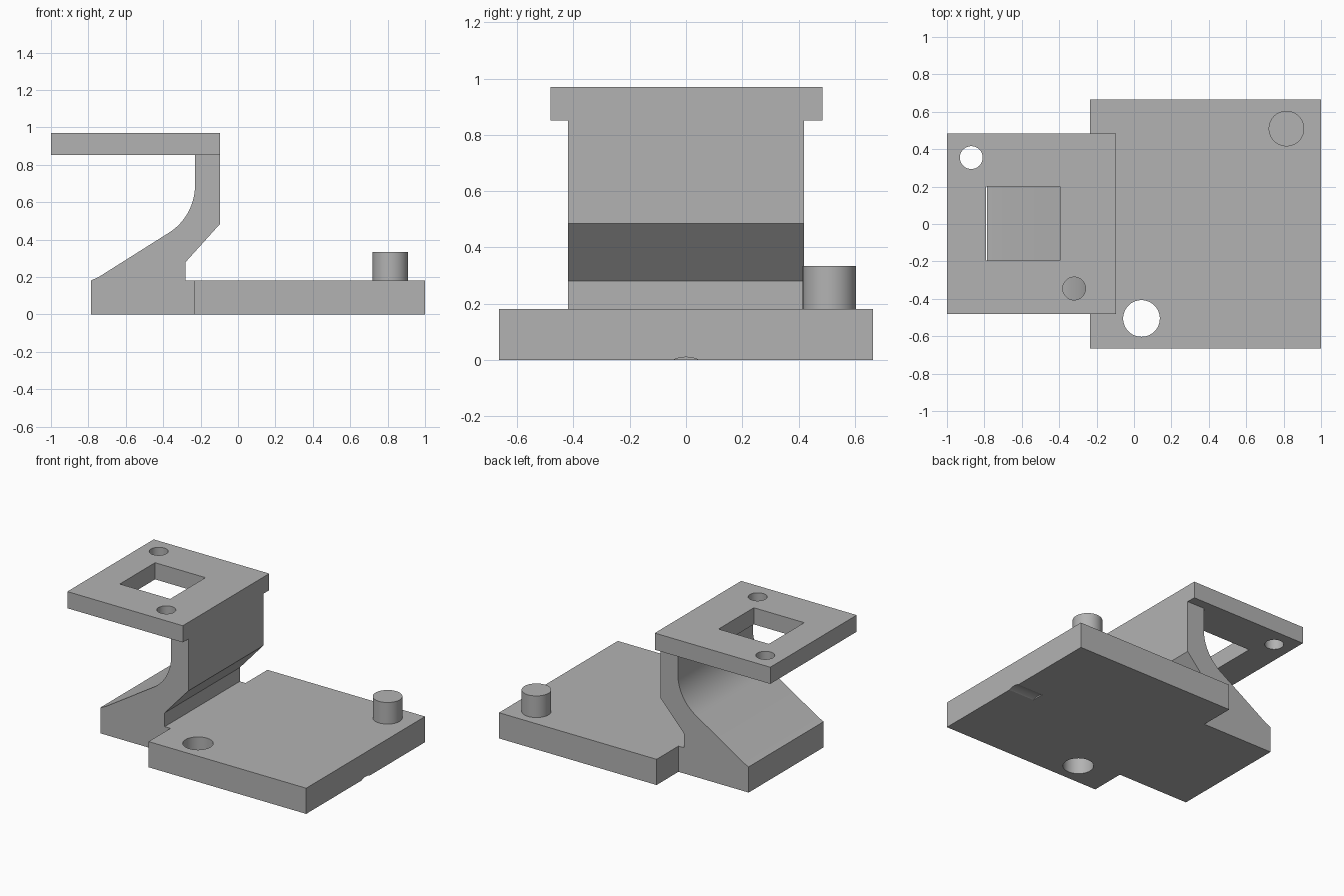
import bpy
import math

if "Cube" in bpy.data.objects:
    bpy.data.objects.remove(bpy.data.objects["Cube"], do_unlink=True)

grey = bpy.data.materials.new("plain_grey")
grey.use_nodes = True
colour = (0.45, 0.45, 0.45, 1)
grey.diffuse_color = colour
grey.node_tree.nodes["Principled BSDF"].inputs["Base Color"].default_value = colour


def prism(name, outline, y0, y1):
    """Extrude an x-z outline along y."""
    n = len(outline)
    verts = [(x, y, z) for y in (y0, y1) for x, z in outline]
    faces = [tuple(range(n)), tuple(reversed(range(n, 2 * n)))]
    faces += [(i, i + n, (i + 1) % n + n, (i + 1) % n) for i in range(n)]
    mesh = bpy.data.meshes.new(name)
    mesh.from_pydata(verts, [], faces)
    mesh.update()
    obj = bpy.data.objects.new(name, mesh)
    bpy.context.collection.objects.link(obj)
    mesh.materials.append(grey)
    return obj


def box(name, x0, x1, y0, y1, z0, z1):
    return prism(name, [(x0, z0), (x1, z0), (x1, z1), (x0, z1)], y0, y1)


def cylinder(name, x, y, radius, z0, z1):
    bpy.ops.mesh.primitive_cylinder_add(
        vertices=64, radius=radius, depth=z1 - z0, location=(x, y, (z0 + z1) / 2))
    obj = bpy.context.object
    obj.name = name
    obj.data.materials.append(grey)
    return obj


def activate(obj):
    bpy.ops.object.select_all(action='DESELECT')
    obj.select_set(True)
    bpy.context.view_layer.objects.active = obj


def cut(obj, cutters):
    for cutter in cutters:
        cutter.hide_render = True
        mod = obj.modifiers.new("cut", 'BOOLEAN')
        mod.operation = 'DIFFERENCE'
        mod.solver = 'EXACT'
        mod.object = cutter
        activate(obj)
        bpy.ops.object.modifier_apply(modifier=mod.name)
        bpy.data.objects.remove(cutter, do_unlink=True)


def smooth(obj):
    activate(obj)
    bpy.ops.object.shade_smooth_by_angle(angle=math.radians(25))


# Base plate with a through hole and a shallow finger notch under its edge
base = box("base_plate", -0.235, 1, -0.665, 0.665, 0, 0.182)
notch = cylinder("notch_cutter", 0.9, 0, 0.106, -0.1, 0.1)
notch.rotation_euler.y = math.pi / 2
notch.location.z = -0.096
cut(base, [cylinder("base_hole_cutter", 0.04, -0.505, 0.098, -0.2, 0.4), notch])

# Locating pin
pin = cylinder("locating_pin", 0.815, 0.51, 0.095, 0.182, 0.335)

# Curved support: sloping foot, round fillet and upright web
radius, cx, cz = 0.3, -0.23, 0.69
arc = [(cx - radius + radius * math.cos(a), cz - radius * math.sin(a))
       for a in (math.radians(60) * i / 20 for i in range(21))]
outline = [(-0.785, 0), (-0.235, 0), (-0.235, 0.182), (-0.28, 0.182),
           (-0.28, 0.28), (-0.095, 0.485), (-0.095, 0.852), (cx, 0.852)]
outline += arc + [(-0.745, 0.2), (-0.785, 0.182)]
support = prism("curved_support", outline, -0.42, 0.42)

# Upper plate with a square window and two screw holes
top = box("upper_plate", -1, -0.095, -0.482, 0.485, 0.852, 0.97)
cut(top, [box("window_cutter", -0.79, -0.395, -0.195, 0.2, 0.7, 1.1)]
    + [cylinder("screw_hole_cutter", x, y, 0.061, 0.7, 1.1)
       for x, y in ((-0.87, 0.355), (-0.32, -0.345))])

for part in (base, pin, support, top):
    smooth(part)
